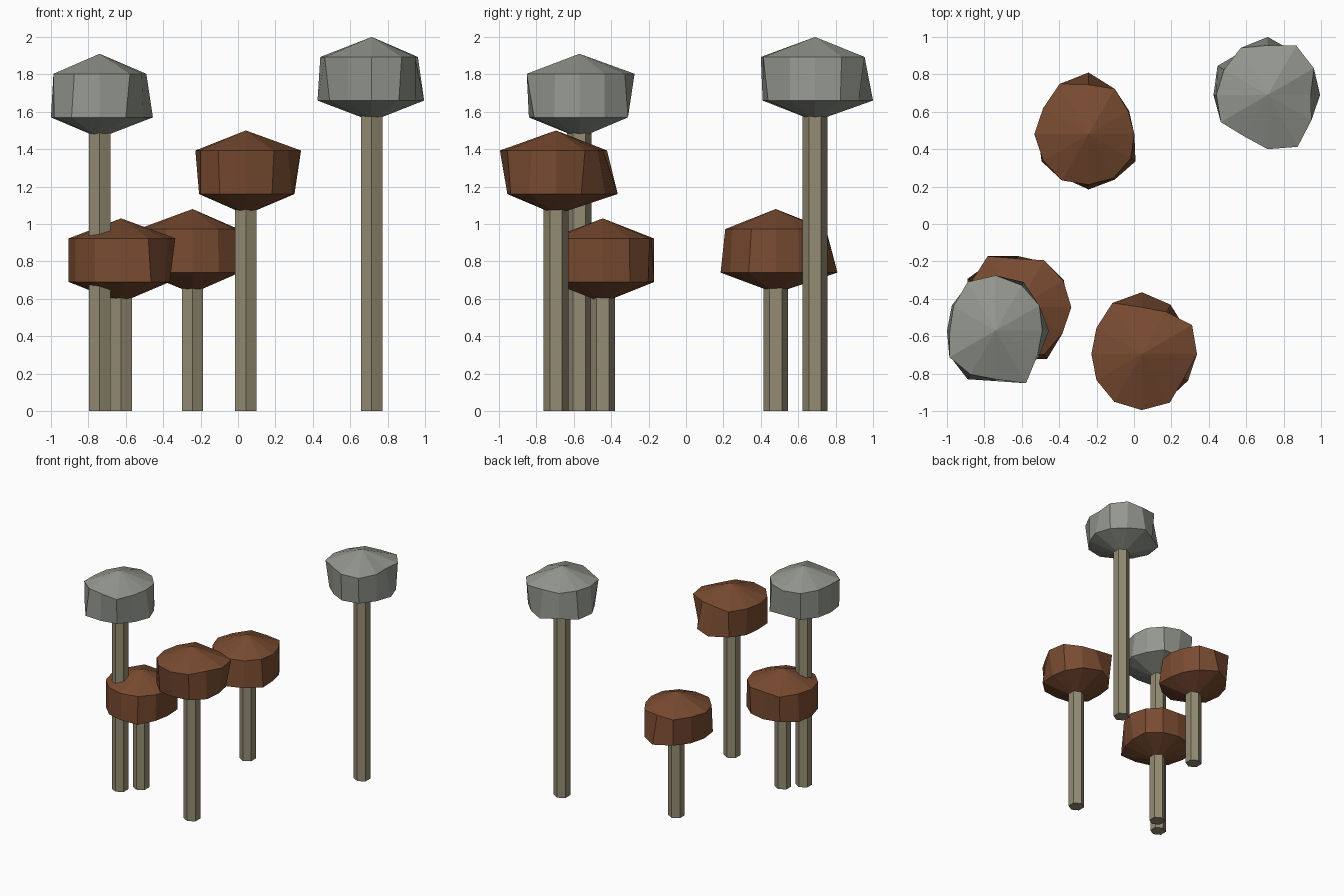
import bpy
import bmesh
from math import cos, sin, radians

if "Cube" in bpy.data.objects:
    bpy.data.objects.remove(bpy.data.objects["Cube"])


def material(name, rgb):
    m = bpy.data.materials.new(name)
    m.diffuse_color = (*rgb, 1)
    m.use_nodes = True
    m.node_tree.nodes["Principled BSDF"].inputs["Base Color"].default_value = m.diffuse_color
    return m


BARK = material("pale bark", (0.295, 0.26, 0.17))
BROWN = material("brown foliage", (0.19, 0.07, 0.03))
GREY = material("grey foliage", (0.29, 0.31, 0.27))


def finish(bm, name, mat):
    bmesh.ops.recalc_face_normals(bm, faces=bm.faces)
    mesh = bpy.data.meshes.new(name)
    bm.to_mesh(mesh)
    bm.free()
    mesh.materials.append(mat)
    bpy.context.collection.objects.link(bpy.data.objects.new(name, mesh))


def ring(bm, x, y, z, radii, start=0):
    step = 360 / len(radii)
    return [bm.verts.new((x + r * cos(radians(start + i * step)),
                          y + r * sin(radians(start + i * step)), z))
            for i, r in enumerate(radii)]


def bridge(bm, a, b):
    for i in range(len(a)):
        j = (i + 1) % len(a)
        bm.faces.new((a[i], a[j], b[j], b[i]))


def fan(bm, a, tip):
    for i in range(len(a)):
        bm.faces.new((a[i], a[(i + 1) % len(a)], tip))


def tree(name, x, y, top, mat, upper, lower):
    # hexagonal trunk
    bm = bmesh.new()
    a = ring(bm, x, y, 0, [0.066] * 6, 30)
    b = ring(bm, x, y, top - 0.38, [0.066] * 6, 30)
    bridge(bm, a, b)
    bm.faces.new(a)
    bm.faces.new(b)
    finish(bm, name + "_trunk", BARK)
    # irregular twelve-sided crown; radii are in hundredths, every 30 degrees
    bm = bmesh.new()
    lo = ring(bm, x, y, top - 0.34, [r / 100 for r in lower])
    up = ring(bm, x, y, top - 0.107, [r / 100 for r in upper])
    bridge(bm, lo, up)
    fan(bm, up, bm.verts.new((x, y, top)))
    fan(bm, lo, bm.verts.new((x, y, top - 0.45)))
    finish(bm, name + "_crown", mat)


tree("left_tall_tree", -0.74, -0.57, 1.91, GREY,
     (25, 27, 28, 29.5, 30, 26, 24.5, 28.5, 27, 26, 32.5, 26),
     (28.5, 27, 30, 25.5, 29, 27, 26, 28, 30, 27, 28, 27))
tree("right_tall_tree", 0.715, 0.69, 2.0, GREY,
     (23, 28.5, 30.5, 26.5, 29, 27, 27.5, 29, 25.5, 29, 32, 27),
     (28, 27, 27, 31, 27, 31, 29, 26, 25, 28, 29, 27))
tree("front_tree", 0.042, -0.695, 1.5, BROWN,
     (29.5, 31, 26, 25, 31.5, 28, 27, 28, 29.5, 30, 30, 26),
     (26, 27, 30.5, 33, 29, 27, 25, 28, 28, 26, 28, 28.5))
tree("back_tree", -0.243, 0.48, 1.08, BROWN,
     (24.5, 24.5, 28, 26.5, 31, 28, 29, 28, 28.5, 27, 27, 26),
     (24.5, 25, 28, 33, 29, 27, 27, 29, 27, 29.5, 28, 29))
tree("left_low_tree", -0.625, -0.445, 1.03, BROWN,
     (29, 28.5, 29, 26, 31.5, 28, 28, 28, 28, 28, 29, 28),
     (26, 29, 28, 27.5, 28, 30.5, 28, 28, 28, 28, 32, 27))
